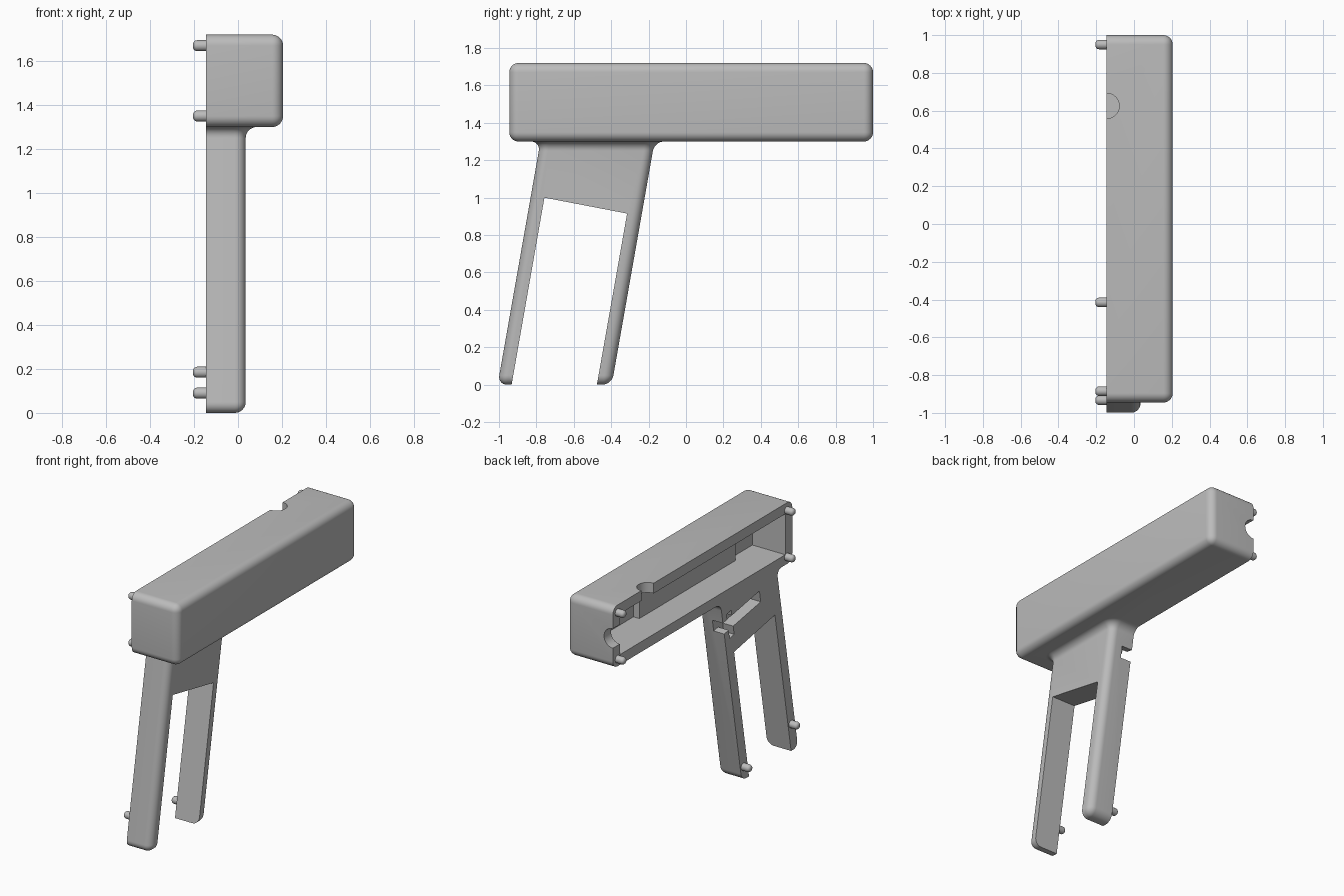
import bpy, bmesh
from math import pi, sin, cos, radians
from mathutils import Matrix, Vector

old = bpy.data.objects.get("Cube")
if old:
    bpy.data.objects.remove(old, do_unlink=True)

GREY = (0.5, 0.5, 0.5, 1.0)
grey = bpy.data.materials.new("plain grey")
grey.use_nodes = True
grey.diffuse_color = GREY
grey.node_tree.nodes["Principled BSDF"].inputs["Base Color"].default_value = GREY

OPEN = -0.145    # x of the flat open side
R = 0.05         # outer rounding
LEAN = 0.176     # grip lean, y per z
TILT = radians(10)


def finish(bm, name):
    bmesh.ops.recalc_face_normals(bm, faces=bm.faces)
    mesh = bpy.data.meshes.new(name)
    bm.to_mesh(mesh)
    bm.free()
    mesh.materials.append(grey)
    obj = bpy.data.objects.new(name, mesh)
    bpy.context.collection.objects.link(obj)
    return obj


def box(name, lo, hi, tilt=0.0, bevel=0.0):
    lo, hi = Vector(lo), Vector(hi)
    place = Matrix.Translation((lo + hi) / 2) @ Matrix.Rotation(-tilt, 4, 'X')
    bm = bmesh.new()
    bmesh.ops.create_cube(bm, size=1, matrix=place @ Matrix.Diagonal((*(hi - lo), 1)))
    if bevel:
        edges = [e for e in bm.edges if any(v.co.x > lo.x + 0.01 for v in e.verts)]
        bmesh.ops.bevel(bm, geom=edges, offset=bevel, segments=8, profile=0.5,
                        affect='EDGES')
    return finish(bm, name)


def cylinder(name, centre, radius, depth, turn, tip=0.0):
    bm = bmesh.new()
    bmesh.ops.create_cone(bm, cap_ends=True, segments=32, radius1=radius, radius2=radius,
                          depth=depth)
    if tip:
        edges = [e for e in bm.edges if all(v.co.z > 0 for v in e.verts)]
        bmesh.ops.bevel(bm, geom=edges, offset=tip, segments=5, profile=0.5, affect='EDGES')
    bm.transform(Matrix.Translation(centre) @ turn)
    return finish(bm, name)


def boolean(target, tool, operation):
    mod = target.modifiers.new(operation.title(), 'BOOLEAN')
    mod.operation, mod.object, mod.solver = operation, tool, 'EXACT'
    bpy.context.view_layer.objects.active = target
    bpy.ops.object.modifier_apply(modifier=mod.name)
    bpy.data.objects.remove(tool, do_unlink=True)


def smooth(obj):
    bpy.ops.object.select_all(action='DESELECT')
    obj.select_set(True)
    bpy.context.view_layer.objects.active = obj
    bpy.ops.object.shade_smooth_by_angle(angle=radians(30))


# Leaning grip: stacked sections, rounded at the foot and flared at the top
def grip_section(z, grow):
    front, back = -1.007 + LEAN * z - grow, -0.397 + LEAN * z + grow
    outer, r = 0.035 + grow, R + grow
    arc = [pi / 2 * i / 8 for i in range(9)]
    ring = [(OPEN, front)]
    ring += [(outer - r + r * sin(a), front + r - r * cos(a)) for a in arc]
    ring += [(outer - r + r * cos(a), back - r + r * sin(a)) for a in arc]
    ring += [(OPEN, back)]
    return [(x, y, z) for x, y in ring]


steps = [pi / 2 * i / 8 for i in range(9)]
levels = [(R - R * cos(a), R * sin(a) - R * 0.999) for a in steps]
levels += [(1.25 + R * sin(a), R - R * cos(a)) for a in steps]
levels += [(1.335, R)]
bm = bmesh.new()
rings = [[bm.verts.new(p) for p in grip_section(z, g)] for z, g in levels]
count = len(rings[0])
for low, high in zip(rings, rings[1:]):
    for i in range(count):
        j = (i + 1) % count
        bm.faces.new((low[i], low[j], high[j], high[i]))
bm.faces.new(rings[0])
bm.faces.new(rings[-1])
bmesh.ops.remove_doubles(bm, verts=bm.verts, dist=0.0002)
grip = finish(bm, "grip")

# Opening between the two grip legs
outline = [(-0.757, 1.0), (-0.315, 0.915), (-0.494, -0.1), (-0.95, -0.1)]
bm = bmesh.new()
face = bm.faces.new([bm.verts.new((-0.4, y, z)) for y, z in outline])
side = bmesh.ops.extrude_face_region(bm, geom=[face])
bmesh.ops.translate(bm, vec=(0.8, 0, 0),
                    verts=[v for v in side["geom"] if isinstance(v, bmesh.types.BMVert)])
boolean(grip, finish(bm, "leg_gap"), 'DIFFERENCE')

# Trigger groove and its cross slot on the open side of the grip
boolean(grip, box("groove", (-0.3, -0.6, 1.105), (-0.065, -0.1, 1.185), TILT), 'DIFFERENCE')
boolean(grip, box("cross_slot", (-0.3, -0.3, 1.03), (-0.065, -0.25, 1.21), TILT), 'DIFFERENCE')

# Hollow barrel housing
shell = box("half_shell", (OPEN, -0.945, 1.30), (0.205, 1.0, 1.72), bevel=R)
boolean(shell, grip, 'UNION')
boolean(shell, box("cavity", (-0.3, -0.87, 1.37), (0.105, 0.925, 1.65)), 'DIFFERENCE')
boolean(shell, box("inner_pad", (0.06, -0.62, 1.36), (0.12, 0.42, 1.66)), 'UNION')

# Half-round openings in the roof and the rear wall
boolean(shell, cylinder("roof_hole", (OPEN, 0.625, 1.7), 0.067, 0.2, Matrix()), 'DIFFERENCE')
boolean(shell, cylinder("rear_hole", (OPEN, 0.98, 1.51), 0.067, 0.2,
                        Matrix.Rotation(pi / 2, 4, 'X')), 'DIFFERENCE')
smooth(shell)

# Locating pegs with rounded tips
pegs = {"rear_top_peg": (0.95, 1.67), "rear_bottom_peg": (0.95, 1.35),
        "front_top_peg": (-0.885, 1.67), "front_bottom_peg": (-0.885, 1.35),
        "front_leg_peg": (-0.933, 0.185), "back_leg_peg": (-0.415, 0.09)}
for name, (y, z) in pegs.items():
    smooth(cylinder(name, (-0.17, y, z), 0.025, 0.07,
                    Matrix.Rotation(-pi / 2, 4, 'Y'), tip=0.02))
